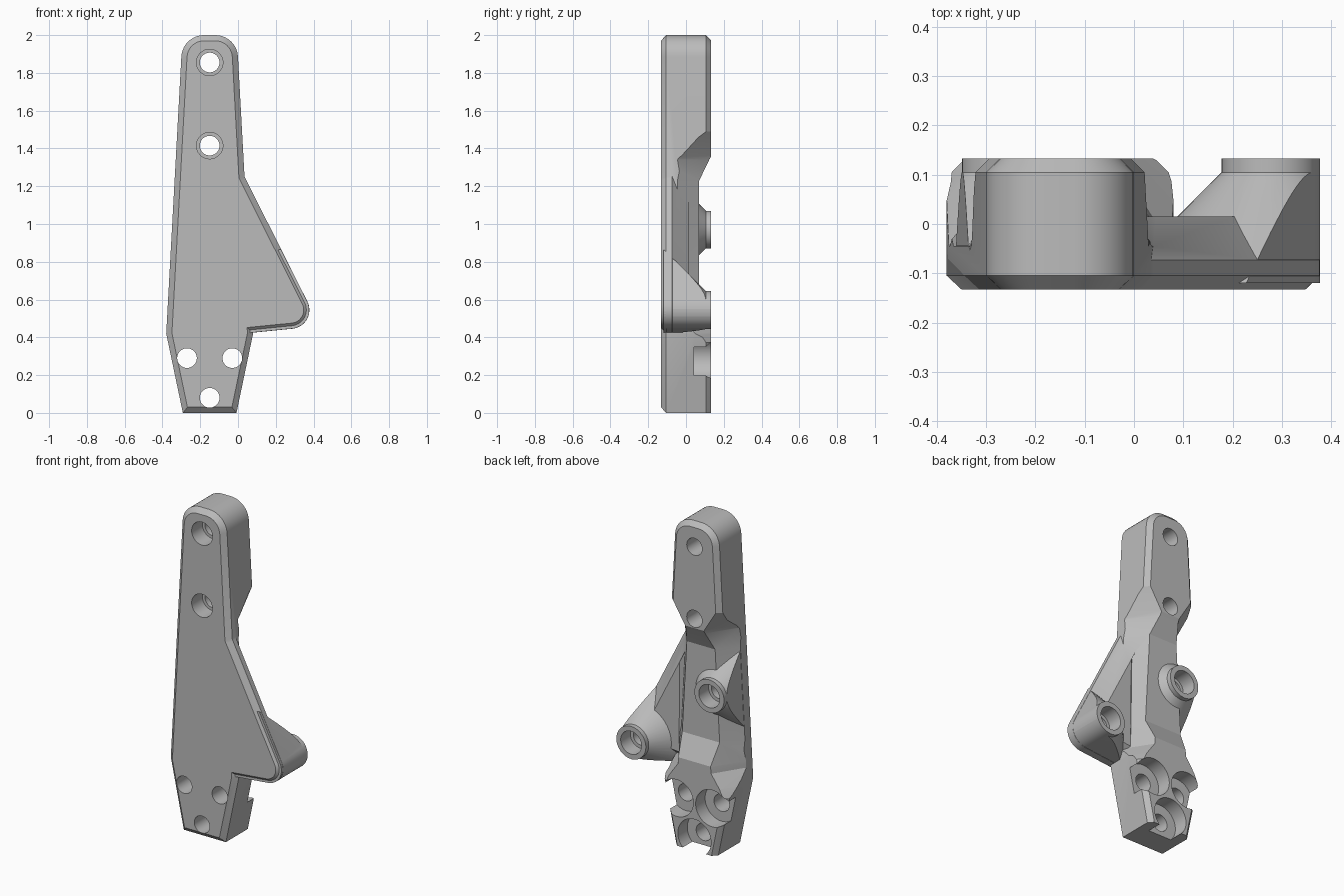
import bpy, bmesh
from math import sin, cos, pi, radians
from mathutils import Vector

cube = bpy.data.objects.get("Cube")
if cube:
    bpy.data.objects.remove(cube)

CX = -0.15                 # centre line of the arm
BACK, FRONT = 0.133, -0.133


def finish(name, bm):
    bmesh.ops.recalc_face_normals(bm, faces=bm.faces)
    mesh = bpy.data.meshes.new(name)
    bm.to_mesh(mesh)
    bm.free()
    ob = bpy.data.objects.new(name, mesh)
    bpy.context.scene.collection.objects.link(ob)
    return ob


def loft(name, rings):
    """Skin a list of equal-length closed rings and cap both ends."""
    bm = bmesh.new()
    loops = [[bm.verts.new(p) for p in ring] for ring in rings]
    n = len(loops[0])
    for a, b in zip(loops, loops[1:]):
        for i in range(n):
            j = (i + 1) % n
            bm.faces.new((a[i], a[j], b[j], b[i]))
    bm.faces.new(loops[0])
    bm.faces.new(loops[-1])
    return finish(name, bm)


def inset(pts, amount):
    """Mitred inward offset of an anticlockwise outline."""
    out = []
    for i, p in enumerate(pts):
        p = Vector(p)
        a = (p - Vector(pts[i - 1])).normalized()
        b = (Vector(pts[(i + 1) % len(pts)]) - p).normalized()
        na, nb = Vector((-a.y, a.x)), Vector((-b.y, b.x))
        out.append(p + (na + nb) * amount / (1 + na.dot(nb)))
    return out


def plate(name, outline, layers):
    """Outline in x-z, stacked along y with an inset for each layer."""
    return loft(name, [[(p[0], y, p[1]) for p in inset(outline, k)] for y, k in layers])


def turned(name, x, z, profile, n=48):
    """Solid turned about a y-parallel axis, profile of (y, radius)."""
    return loft(name, [[(x + r * cos(2 * pi * i / n), y, z + r * sin(2 * pi * i / n))
                        for i in range(n)] for y, r in profile])


def combine(target, tool, operation):
    mod = target.modifiers.new(operation, "BOOLEAN")
    mod.operation, mod.solver, mod.object = operation, "EXACT", tool
    bpy.context.view_layer.update()
    graph = bpy.context.evaluated_depsgraph_get()
    mesh = bpy.data.meshes.new_from_object(target.evaluated_get(graph))
    target.modifiers.clear()
    target.data = mesh
    bpy.data.objects.remove(tool)


def arc(cx, cz, r, start, end, n):
    steps = [radians(start + (end - start) * i / n) for i in range(n + 1)]
    return [(cx + r * cos(t), cz + r * sin(t)) for t in steps]


def half_width(z):
    if z < 0.42:
        return 0.142 + 0.088 * z / 0.42
    return 0.23 - 0.08 * (z - 0.42) / 1.46


# Main arm: tapered outline with rounded top and chamfered rims
right = [(CX + half_width(z), z) for z in (0, 0.42)]
left = [(2 * CX - x, z) for x, z in reversed(right)]
arm_outline = (right + arc(CX + 0.03, 1.88, 0.12, 3, 90, 10)
               + arc(CX - 0.03, 1.88, 0.12, 90, 177, 10) + left)
arm = plate("mounting_arm", arm_outline,
            [(FRONT, 0.03), (-0.105, 0), (0.105, 0), (BACK, 0.028)])
for v in arm.data.vertices:
    if v.co.y > 0.12 and v.co.z < 0.04:
        v.co.z = 0

# Waist on the back: height, side edge y, back y, chamfer width
waist = [(-0.1, 0.107, 0.136, 0.03), (0.37, 0.107, 0.136, 0.03),
         (0.42, 0.048, 0.136, 0.063), (0.50, -0.045, 0.136, 0.115),
         (0.54, -0.045, 0.134, 0.115), (0.67, -0.045, 0.07, 0.09),
         (1.23, -0.045, 0.07, 0.09), (1.34, -0.045, 0.123, 0.115),
         (1.36, -0.025, 0.134, 0.115), (1.49, 0.107, 0.136, 0.03),
         (2.1, 0.107, 0.136, 0.03)]
rings = []
for z, side, back, d in waist:
    w, e = half_width(z), 0.1
    half = [(w + e, -0.4), (w + e, side - e * (back - side) / d), (w - d, back)]
    rings.append([(CX + x, y, z) for x, y in half]
                 + [(CX - x, y, z) for x, y in reversed(half)])
combine(arm, loft("waist_limit", rings), "INTERSECT")

# Raised boss on the back of the arm, trimmed to the arm's outline
boss_profile = [(-0.09, 0.295), (0.105, 0.1), (BACK, 0.1)]
boss = turned("arm_boss", -0.25, 0.97, boss_profile)
combine(boss, plate("trim", inset(arm_outline, 0.001), [(-0.3, 0), (0.3, 0)]), "INTERSECT")
combine(arm, boss, "UNION")

# Side fin with a rounded tip and a flaring boss
FX, FZ = 0.278, 0.545
fin_outline = ([(-0.05, 0.412)] + arc(FX, FZ, 0.1, -84, 27, 14)
               + [(0.04, 1.24), (-0.06, 1.44)])
fin = plate("side_fin", fin_outline,
            [(FRONT, 0.03), (-0.105, 0), (-0.073, 0), (0.015, 0.088)])
tip = turned("fin_boss", FX, FZ,
             [(-0.12, 0.325), (0.105, 0.1), (BACK, 0.1)])
combine(tip, plate("trim", inset(fin_outline, 0.0008), [(-0.3, 0), (0.3, 0)]), "INTERSECT")
combine(fin, tip, "UNION")
# Clear the fin away behind the arm so a groove runs between them
edge = [(CX + half_width(z) - 0.002, z) for z in (0.3, 0.42, 1.6)]
combine(fin, plate("groove", [(-0.6, 0.3)] + edge + [(-0.6, 1.6)],
                   [(-0.07, 0), (0.3, 0)]), "DIFFERENCE")
combine(arm, fin, "UNION")

# Bolt holes, counterbored from the front at the top
for z in (1.855, 1.415):
    combine(arm, turned("hole", CX, z, [(-0.2, 0.07), (-0.03, 0.07),
                                        (-0.03, 0.052), (0.2, 0.052)]), "DIFFERENCE")
# Bolt holes, counterbored from the back at the foot
for x, z in ((-0.27, 0.29), (-0.03, 0.29), (CX, 0.08)):
    combine(arm, turned("hole", x, z, [(-0.2, 0.052), (0.042, 0.052),
                                       (0.042, 0.112), (0.2, 0.112)]), "DIFFERENCE")
# Blind stepped holes in the two bosses
for x, z in ((-0.25, 0.97), (FX, FZ)):
    combine(arm, turned("hole", x, z, [(-0.06, 0.05), (0.04, 0.05),
                                       (0.04, 0.07), (0.2, 0.07)]), "DIFFERENCE")

# Material and shading
grey = bpy.data.materials.new("plain_grey")
grey.use_nodes = True
colour = (0.5, 0.5, 0.5, 1)
grey.diffuse_color = colour
grey.node_tree.nodes["Principled BSDF"].inputs["Base Color"].default_value = colour
arm.data.materials.clear()
arm.data.materials.append(grey)
bpy.ops.object.select_all(action="DESELECT")
arm.select_set(True)
bpy.context.view_layer.objects.active = arm
bpy.ops.object.shade_smooth_by_angle(angle=radians(25))
